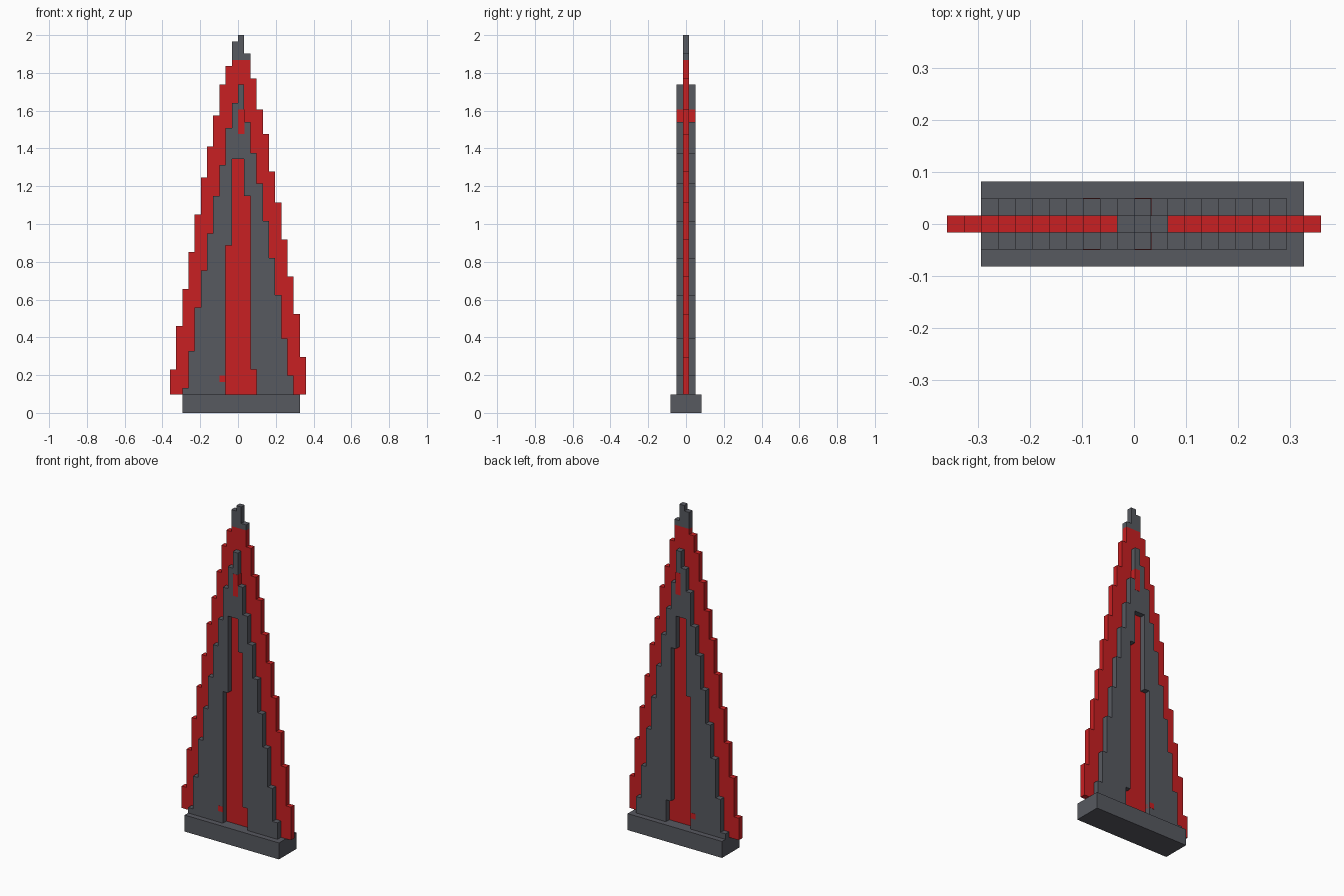
import bpy
import bmesh

cube = bpy.data.objects.get("Cube")
if cube:
    bpy.data.objects.remove(cube, do_unlink=True)

V = 2 / 61  # edge of one block


def material(name, color):
    mat = bpy.data.materials.new(name)
    mat.use_nodes = True
    mat.diffuse_color = color
    mat.node_tree.nodes["Principled BSDF"].inputs["Base Color"].default_value = color
    return mat


GREY = material("dark grey", (0.095, 0.1, 0.117, 1))
RED = material("red", (0.58, 0.014, 0.016, 1))


def stepped_slab(name, first, tops, bottoms, half_depth, mat, grow=0.0):
    """Extrude a staircase outline: one top and one bottom per block column."""
    outline = []
    for i, z in enumerate(tops):
        outline += [(first + i, z), (first + i + 1, z)]
    for i, z in reversed(list(enumerate(bottoms))):
        outline += [(first + i + 1, z), (first + i, z)]
    # Drop repeated points and points along straight runs
    outline = [p for i, p in enumerate(outline) if p != outline[i - 1]]
    n = len(outline)
    outline = [p for i, p in enumerate(outline)
               if not any(outline[i - 1][k] == p[k] == outline[(i + 1) % n][k] for k in (0, 1))]

    bm = bmesh.new()
    depth = half_depth * V + grow
    face = bm.faces.new([bm.verts.new((x * V, -depth, z * V)) for x, z in outline])
    extruded = bmesh.ops.extrude_face_region(bm, geom=[face])["geom"]
    moved = [g for g in extruded if isinstance(g, bmesh.types.BMVert)]
    bmesh.ops.translate(bm, verts=moved, vec=(0, 2 * depth, 0))
    bmesh.ops.recalc_face_normals(bm, faces=bm.faces)
    mesh = bpy.data.meshes.new(name)
    bm.to_mesh(mesh)
    bm.free()
    mesh.materials.append(mat)
    obj = bpy.data.objects.new(name, mesh)
    bpy.context.collection.objects.link(obj)
    return obj


# Base plinth
stepped_slab("base", -9, [3] * 19, [0] * 19, 2.5, GREY)

# Thin red blade with its grey tip
blade = [7, 14, 20, 26, 32, 38, 43, 48, 53, 56, 60,
         61, 58, 54, 49, 45, 39, 34, 28, 22, 16, 9]
TIP = 57
stepped_slab("blade", -11, [min(z, TIP) for z in blade], [3] * 22, 0.5, RED)
stepped_slab("blade_tip", -1, [z for z in blade if z > TIP], [TIP] * 3, 0.5, GREY)

# Thicker frame around the blade, with a stepped slot
frame = [4, 10, 17, 23, 29, 35, 40, 46, 50, 53, 47, 42, 37, 31, 25, 19, 12, 6]
slot = [3] * 7 + [27, 41, 41, 35, 7] + [3] * 6
stepped_slab("frame", -9, frame, slot, 1.5, GREY)

# Red inlays in the frame, barely proud of its surface
stepped_slab("upper_inlay", 0.03, [49], [45], 1.5, RED, 0.001)
stepped_slab("lower_inlay", -3, [6], [5], 1.5, RED, 0.001)
